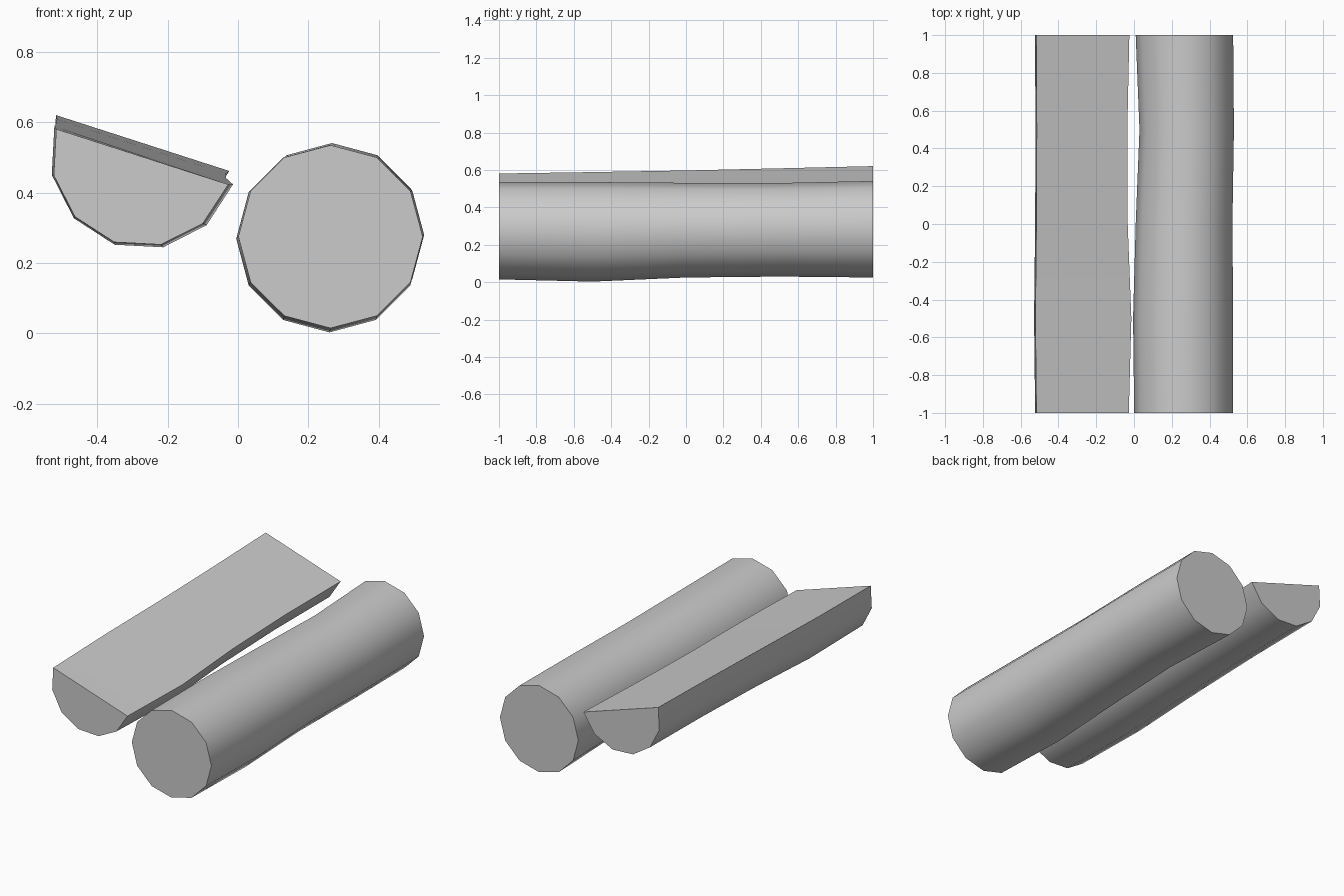
import bpy, bmesh, math

cube = bpy.data.objects.get("Cube")
if cube:
    bpy.data.objects.remove(cube, do_unlink=True)

# One plain grey for all the wood
grey = bpy.data.materials.new("light grey wood")
grey.use_nodes = True
colour = (0.6, 0.6, 0.6, 1)
grey.diffuse_color = colour
grey.node_tree.nodes["Principled BSDF"].inputs["Base Color"].default_value = colour

STEP = math.radians(30)


def make_log(name, rings, start, count):
    """Loft an arc of a twelve-sided section through rings of (y, x, z, rx, rz)."""
    bm = bmesh.new()
    loops = []
    for y, cx, cz, rx, rz in rings:
        angles = [math.radians(start) + i * STEP for i in range(count)]
        loops.append([bm.verts.new((cx + rx * math.cos(a), y, cz + rz * math.sin(a)))
                      for a in angles])
    # Sides, including the closing face (the split face on a half log)
    for a, b in zip(loops, loops[1:]):
        for i in range(count):
            j = (i + 1) % count
            bm.faces.new((a[i], a[j], b[j], b[i]))
    # Sawn ends
    bm.faces.new(loops[0])
    bm.faces.new(loops[-1])
    bmesh.ops.recalc_face_normals(bm, faces=bm.faces)
    mesh = bpy.data.meshes.new(name)
    bm.to_mesh(mesh)
    bm.free()
    mesh.materials.append(grey)
    obj = bpy.data.objects.new(name, mesh)
    bpy.context.collection.objects.link(obj)
    bpy.ops.object.select_all(action="DESELECT")
    obj.select_set(True)
    bpy.context.view_layer.objects.active = obj
    bpy.ops.object.shade_smooth_by_angle(angle=math.radians(40))


# Whole log, slightly wavy along its length
make_log("whole_log", [
    (-1.0, 0.263, 0.275, 0.262, 0.260),
    (-0.5, 0.260, 0.269, 0.265, 0.266),
    (0.0, 0.265, 0.278, 0.256, 0.253),
    (0.5, 0.279, 0.280, 0.250, 0.250),
    (1.0, 0.267, 0.283, 0.258, 0.258),
], 0, 12)

# Half log, split face up and tilted
make_log("half_log", [
    (-1.0, -0.272, 0.502, 0.257, 0.255),
    (-0.5, -0.268, 0.506, 0.267, 0.267),
    (0.0, -0.275, 0.519, 0.254, 0.253),
    (0.5, -0.275, 0.531, 0.252, 0.251),
    (1.0, -0.271, 0.541, 0.259, 0.257),
], 162, 7)
